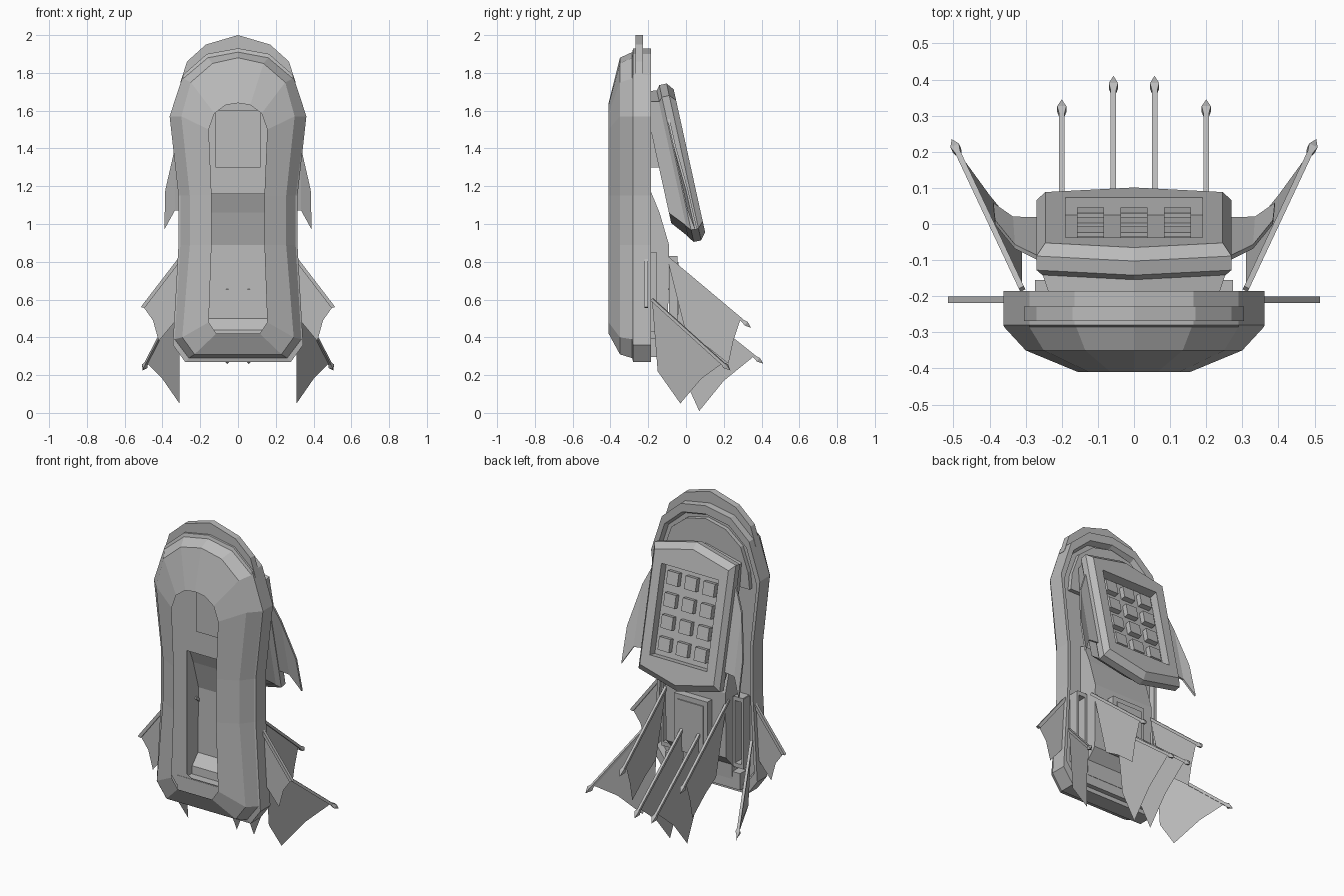
import bpy
import bmesh
from math import pi
from mathutils import Vector, Matrix

default = bpy.data.objects.get("Cube")
if default:
    bpy.data.objects.remove(default)

grey = bpy.data.materials.new("plain grey")
grey.use_nodes = True
grey.diffuse_color = (0.5, 0.5, 0.5, 1)
grey.node_tree.nodes["Principled BSDF"].inputs["Base Color"].default_value = (0.5, 0.5, 0.5, 1)


def finish(name, bm, matrix=None):
    bmesh.ops.recalc_face_normals(bm, faces=bm.faces)
    if matrix:
        bm.transform(matrix)
    mesh = bpy.data.meshes.new(name)
    bm.to_mesh(mesh)
    bm.free()
    mesh.materials.append(grey)
    obj = bpy.data.objects.new(name, mesh)
    bpy.context.collection.objects.link(obj)
    return obj


def loft(name, rings, matrix=None, capped=True):
    """Join rings with equal point counts into one skin, with or without end caps."""
    bm = bmesh.new()
    loops = [[bm.verts.new(p) for p in ring] for ring in rings]
    count = len(loops[0])
    for a, b in zip(loops, loops[1:]):
        for i in range(count):
            j = (i + 1) % count
            bm.faces.new((a[i], a[j], b[j], b[i]))
    if capped:
        bm.faces.new(loops[0])
        bm.faces.new(loops[-1])
    return finish(name, bm, matrix)


def prism(name, points, offset):
    half = Vector(offset) / 2
    return loft(name, [[Vector(p) - half for p in points],
                       [Vector(p) + half for p in points]])


def sheet(name, points):
    bm = bmesh.new()
    bm.faces.new([bm.verts.new(p) for p in points])
    return finish(name, bm)


def box(name, centre, size, matrix=None):
    bm = bmesh.new()
    bmesh.ops.create_cube(bm, size=1)
    bm.transform(Matrix.Translation(centre) @ Matrix.Diagonal((*size, 1)))
    return finish(name, bm, matrix)


def cut(obj, cutter):
    cutter.hide_render = True
    mod = obj.modifiers.new("cut", "BOOLEAN")
    mod.operation = "DIFFERENCE"
    mod.solver = "EXACT"
    mod.object = cutter
    bpy.context.view_layer.objects.active = obj
    bpy.ops.object.modifier_apply(modifier=mod.name)
    bpy.data.objects.remove(cutter)


def mirrored(half):
    return half + [(-x, z) for x, z in reversed(half) if x != 0]


def ring(half, y, scale=1.0):
    """Symmetric outline at depth y, shrunk about the hull middle."""
    return [(x * scale, y, 1.1 + (z - 1.1) * scale) for x, z in mirrored(half)]


# Hull: open shell from the keel opening round the rim to the hatch in the deck
keel = [(.115, .42), (.155, .48), (.14, .89), (.14, 1.15),
        (.155, 1.5), (.125, 1.585), (.065, 1.63), (0, 1.64)]
bilge = [(.23, .31), (.295, .4), (.255, .89), (.255, 1.15),
         (.3, 1.57), (.25, 1.75), (.135, 1.85), (0, 1.88)]
side = [(.26, .29), (.335, .39), (.305, .89), (.305, 1.15),
        (.36, 1.57), (.29, 1.77), (.16, 1.88), (0, 1.91)]
rim = [(.28, .27), (.345, .36), (.315, .89), (.315, 1.15),
       (.362, 1.57), (.29, 1.79), (.165, 1.9), (0, 1.93)]
hatch = [(.16, .4), (.19, .42), (.19, .89), (.19, 1.16),
         (.14, 1.16), (.1, 1.16), (.05, 1.16), (0, 1.16)]
loft("hull", [ring(keel, -.41), ring(bilge, -.35), ring(side, -.285),
              ring(rim, -.28), ring(rim, -.185), ring(rim, -.185, .94),
              ring(rim, -.215, .92), ring(hatch, -.215)], capped=False)

# Upper part of the inner deck, closing the shell behind the keel opening
guard = mirrored([(.29, 1.6), (.305, 1.75), (.27, 1.86), (.17, 1.95), (0, 2)])
prism("bow_guard", [(x, -.248, z) for x, z in guard if z > 1.7], (0, .04, 0))
step = mirrored([(.29, 1.5), (.28, 1.6), (.23, 1.74), (.13, 1.82), (0, 1.85)])
prism("bow_step", [(x, -.205, z) for x, z in step], (0, .03, 0))

# Hollow cabin, open towards the keel
profile = [(-.215, .35), (-.155, .35), (-.15, .44), (-.095, .5),
           (-.09, .89), (-.14, 1.06), (-.185, 1.17), (-.215, 1.18)]
bm = bmesh.new()
left, right = [[bm.verts.new((x, y, z)) for y, z in profile] for x in (-.2, .2)]
for i in range(len(profile) - 1):
    bm.faces.new((left[i], left[i + 1], right[i + 1], right[i]))
bm.faces.new(left)
bm.faces.new(right)
finish("cabin", bm)
box("cabin_hatch", (0, -.067, .66), (.22, .044, .34))
box("cabin_hatch_lid", (0, -.045, .66), (.17, .012, .28))
box("stern_block", (0, -.187, .345), (.5, .06, .1))
for s in (-1, 1):
    for dz in (-.2, .2):
        box("side_frame_end", (s * .24, -.185, .64 + dz), (.06, .06, .025))
    for dx in (-.028, .028):
        box("side_frame_rail", (s * .24 + dx, -.185, .64), (.012, .06, .42))

# Tilted panel: local x across, y up the slope, z outward
up = Vector((0, -.215, .977)).normalized()
out = Vector((0, .977, .215)).normalized()
tilt = Matrix.Translation((0, .018, 1.335)) @ Matrix(
    ((-1, 0, 0), (0, up.y, out.y), (0, up.z, out.z))).to_4x4()
plate = mirrored([(0, -.425), (.27, -.36), (.27, .36), (0, .425)])


def plate_ring(scale, height, shift=0):
    return [(x * scale, y * scale + shift, height) for x, y in plate]


panel = loft("panel", [plate_ring(.92, -.095), plate_ring(1, -.07),
                       plate_ring(1, -.03), plate_ring(.91, 0)], tilt)
cut(panel, box("panel_cutter", (0, 0, 0), (.38, .52, .1), tilt))
loft("panel_backing", [plate_ring(.84, -.165, .055), plate_ring(.94, -.085)], tilt)
for row in range(4):
    for column in (-1, 0, 1):
        box("panel_button", (column * .12, (row - 1.5) * .125, -.038),
            (.075, .075, .035), tilt)
box("panel_strut", (0, -.17, 1.45), (.24, .12, .3))


def pole(name, start, end):
    """Square pole with a pointed tip."""
    start, end = Vector(start), Vector(end)
    axis = (end - start).normalized()
    turn = axis.to_track_quat("Z", "Y").to_matrix().to_4x4() @ Matrix.Rotation(pi / 4, 4, "Z")
    length = (end - start).length
    bm = bmesh.new()
    for low, high, r1, r2 in ((0, length - .035, .011, .011),
                              (length - .055, length - .035, .011, .018),
                              (length - .035, length, .018, 0)):
        bmesh.ops.create_cone(bm, cap_ends=True, segments=4, radius1=r1, radius2=r2,
                              depth=high - low,
                              matrix=Matrix.Translation((0, 0, (low + high) / 2)))
    finish(name, bm, Matrix.Translation(start) @ turn)


# Mirrored flags and poles, and curved side fins
for s in (-1, 1):
    pole("lower_side_pole", (s * .31, -.18, .6), (s * .505, .235, .225))
    sheet("lower_side_flag", [(s * .31, -.18, .6), (s * .48, .19, .26),
                              (s * .4, .08, .18), (s * .31, -.03, .05),
                              (s * .31, -.15, .22)])
    pole("centre_pole", (s * .057, -.09, .66), (s * .057, .41, .26))
    sheet("centre_flag", [(s * .057, y, z) for y, z in
                          ((-.08, .65), (.36, .3), (.2, .17), (.07, .01), (-.03, .23))])
    pole("upper_pole", (s * .2, -.12, .84), (s * .2, .345, .45))
    sheet("upper_flag", [(s * .2, y, z) for y, z in
                         ((-.1, .82), (.29, .5), (.25, .38), (.225, .26), (.1, .36), (0, .42))])
    # Flat bars and pennants beside the hull
    prism("hull_bar", [(s * x, -.21, z) for x, z in
                       ((.3, .84), (.515, .56), (.495, .555), (.3, .81))], (0, .018, 0))
    sheet("hull_pennant", [(s * x, -.21, z) for x, z in
                           ((.3, .82), (.5, .56), (.45, .49), (.42, .38), (.32, .5))])
    # Fin follows the slope of the panel and bends back at its outer edge
    inner = [(.25, 1.6), (.33, 1.42), (.335, 1.07), (.25, 1.08)]
    outer = [(.33, 1.42), (.385, 1.18), (.39, .97), (.335, 1.07)]
    for name, shape, bend in (("fin_inner", inner, 0), ("fin_outer", outer, .3)):
        prism(name, [(s * x, -.08 + (1.5 - z) * .22 + max(0, x - .335) * bend, z)
                     for x, z in shape], (0, .012, 0))
